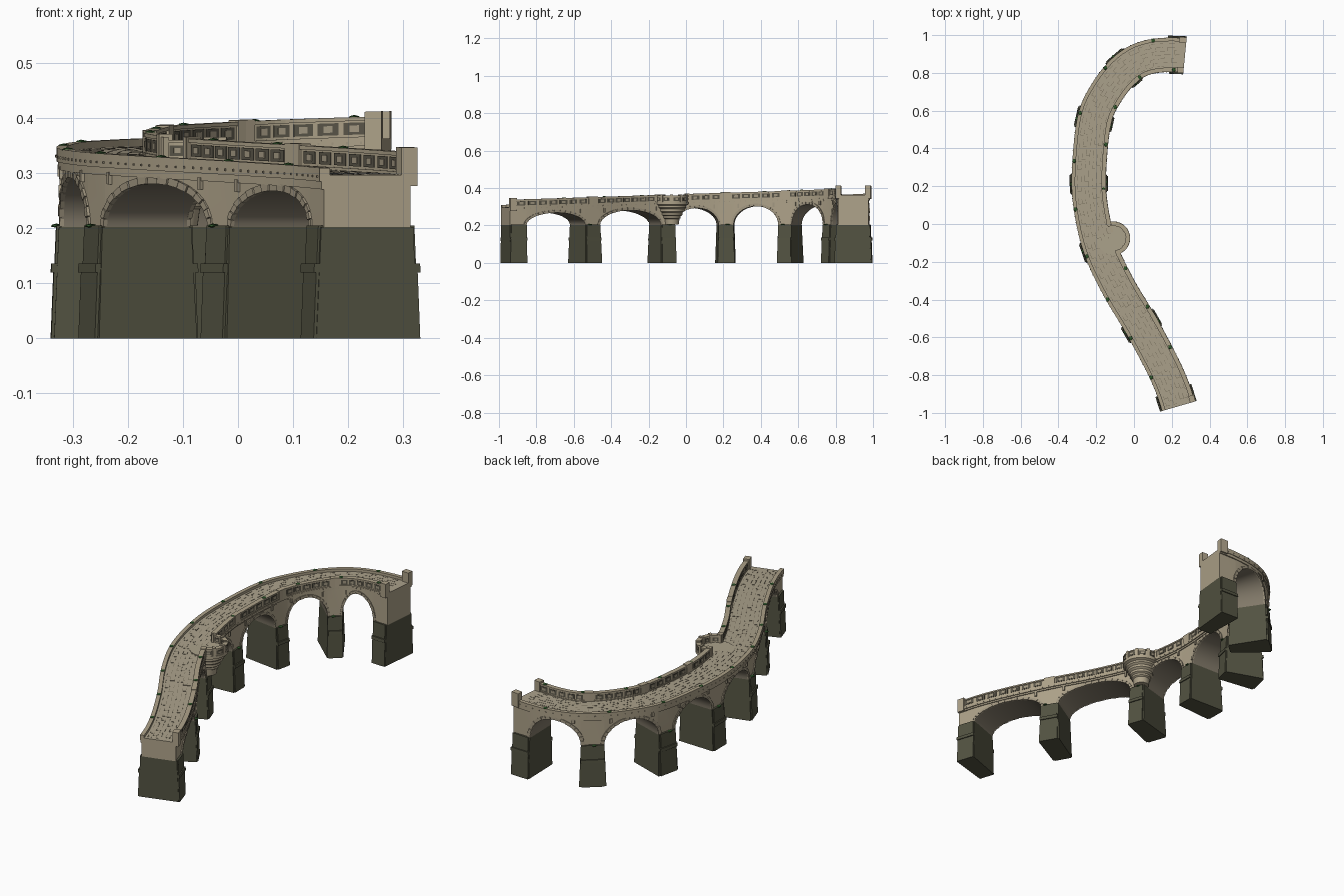
import bpy, bmesh, math, random
from mathutils import Vector

random.seed(4)
if "Cube" in bpy.data.objects:
    bpy.data.objects.remove(bpy.data.objects["Cube"])

COLOURS = {
    "wall_stone": (0.42, 0.36, 0.25), "paving": (0.41, 0.36, 0.26),
    "trim_stone": (0.36, 0.31, 0.22), "arch_underside": (0.22, 0.19, 0.14),
    "pier_stone": (0.085, 0.085, 0.053), "panel_recess": (0.10, 0.09, 0.065),
    "joint_line": (0.19, 0.16, 0.11), "moss": (0.03, 0.10, 0.025)}
MATS = {}
for key, rgb in COLOURS.items():
    m = bpy.data.materials.new(key)
    m.use_nodes = True
    m.diffuse_color = (*rgb, 1)
    bsdf = m.node_tree.nodes["Principled BSDF"]
    bsdf.inputs["Base Color"].default_value = (*rgb, 1)
    bsdf.inputs["Roughness"].default_value = 0.9
    MATS[key] = m

# Centre line of the road, sampled by length
CTRL = [Vector(p) for p in (
    (0.235, -0.965), (0.17, -0.79), (0.045, -0.55), (-0.08, -0.34), (-0.175, -0.14), (-0.225, 0.06),
    (-0.24, 0.25), (-0.213, 0.54), (-0.15, 0.69), (-0.045, 0.82), (0.08, 0.885), (0.27, 0.893))]
ext = [2 * CTRL[0] - CTRL[1] + Vector((-0.03, 0))] + CTRL + [CTRL[-1] + Vector((0.19, -0.05))]
line = []
for i in range(1, len(ext) - 2):
    a, b, c, d = ext[i - 1:i + 3]
    for k in range(24):
        t = k / 24
        line.append(0.5 * (2 * b + (c - a) * t + (2 * a - 5 * b + 4 * c - d) * t * t
                           + (3 * b - a - 3 * c + d) * t ** 3))
line.append(CTRL[-1])
dist = [0.0]
for p, q in zip(line, line[1:]):
    dist.append(dist[-1] + (q - p).length)
LENGTH = dist[-1]


def centre(s):
    i = 0
    while i < len(dist) - 2 and dist[i + 1] < s:
        i += 1
    return line[i].lerp(line[i + 1], (s - dist[i]) / (dist[i + 1] - dist[i]))


def at(s, off, z):
    """Point at length s, offset to the inner side, height z."""
    t = centre(min(s + 0.015, LENGTH)) - centre(max(s - 0.015, 0))
    t.normalize()
    p = centre(s) + Vector((t.y, -t.x)) * off
    return Vector((p.x, p.y, z))


def deck(s):
    return 0.297 + 0.066 * s / LENGTH


def nearest(x, y):
    return min(zip(line, dist), key=lambda e: (e[0] - Vector((x, y))).length)[1]


def finish(name, bm, mats, smooth=False):
    bmesh.ops.recalc_face_normals(bm, faces=bm.faces)
    me = bpy.data.meshes.new(name)
    bm.to_mesh(me)
    bm.free()
    for key in mats:
        me.materials.append(MATS[key])
    ob = bpy.data.objects.new(name, me)
    bpy.context.collection.objects.link(ob)
    if smooth:
        bpy.ops.object.select_all(action="DESELECT")
        ob.select_set(True)
        bpy.context.view_layer.objects.active = ob
        bpy.ops.object.shade_smooth_by_angle(angle=math.radians(30))
    return ob


def loft(bm, rings, side_mats=None):
    """Skin closed rings of points and cap both ends."""
    vs = [[bm.verts.new(p) for p in r] for r in rings]
    n = len(rings[0])
    for a, b in zip(vs, vs[1:]):
        for k in range(n):
            f = bm.faces.new((a[k], a[(k + 1) % n], b[(k + 1) % n], b[k]))
            f.material_index = side_mats[k] if side_mats else 0
    bm.faces.new(vs[0])
    bm.faces.new(vs[-1])


def block(bm, s0, s1, o0, o1, z0, z1, rel=True):
    """Box that follows the road; heights are above the deck if rel."""
    n = max(1, round((s1 - s0) / 0.03))
    rings = []
    for i in range(n + 1):
        s = s0 + (s1 - s0) * i / n
        h = deck(s) if rel else 0
        rings.append([at(s, o, h + z) for o, z in ((o0, z0), (o0, z1), (o1, z1), (o1, z0))])
    loft(bm, rings)


HALF, SPRING, PIER = 0.082, 0.203, 0.044
inner_piers = [nearest(*p) for p in ((0.04, -0.54), (-0.187, -0.125), (-0.238, 0.21), (-0.213, 0.55), (-0.045, 0.82))]
piers = [PIER] + inner_piers + [LENGTH - PIER]
spans = [(a + PIER, b - PIER) for a, b in zip(piers, piers[1:])]


def arch(span, ang, grow=0):
    a, b = span
    mid = (a + b) / 2
    rise = deck(mid) - 0.036 - SPRING
    return mid - math.cos(ang) * ((b - a) / 2 + grow), SPRING + math.sin(ang) * (rise + grow)


# Arched body carrying the road
stations = [(0, SPRING)]
for span in spans:
    stations += [arch(span, math.pi * i / 28) for i in range(29)]
stations.append((LENGTH, SPRING))
bm = bmesh.new()
loft(bm, [[at(s, -HALF, z), at(s, -HALF, deck(s)), at(s, HALF, deck(s)), at(s, HALF, z)]
          for s, z in stations], (0, 1, 0, 2))
finish("arched_body", bm, ("wall_stone", "paving", "arch_underside"), True)

# Wedge stones around every arch
bm = bmesh.new()
for span in spans:
    for side in (-1, 1):
        for i in range(17):
            a0, a1 = (math.pi * (i + e) / 17 for e in (0.04, 0.96))
            out = 0.005 if i % 2 else 0.0035
            pts = [arch(span, a0), arch(span, a1), arch(span, a1, 0.014), arch(span, a0, 0.014)]
            loft(bm, [[at(s, side * o, z) for s, z in pts] for o in (HALF - 0.004, HALF + out)])
finish("arch_stones", bm, ("trim_stone",))

# Tapered piers with side pilasters and a band
bm = bmesh.new()
for s in piers:
    end = s in (piers[0], piers[-1])
    lo, hi = (PIER, PIER) if end else (0.05, PIER)
    loft(bm, [[at(s + sx * l, sy * w, z) for sx, sy in ((-1, -1), (1, -1), (1, 1), (-1, 1))]
              for l, w, z in ((lo, 0.096, 0), (hi, 0.087, SPRING))])
    for side in (-1, 1):
        for z0, z1, w0, w1, l in ((0, 0.122, 0.101, 0.096, 0.042), (0.12, 0.136, 0.101, 0.1, 0.044),
                                  (0.135, SPRING + 0.002, 0.094, 0.091, 0.038)):
            loft(bm, [[at(s + sx * l, side * o, z) for sx, o in ((-1, 0.06), (1, 0.06), (1, w), (-1, w))]
                      for z, w in ((z0, w0), (z1, w1))])
finish("piers", bm, ("pier_stone",))

# Round lookout on the inner side
LOOK = nearest(-0.187, -0.125) + 0.025
hub, floor, RAD = at(LOOK, 0.083, 0), deck(LOOK), 0.085
heading = math.atan2(*(at(LOOK, 1, 0) - at(LOOK, 0, 0)).yx)
bm = bmesh.new()
profile = [(0.036, 0.205), (0.04, 0.235), (0.047, 0.24), (0.047, 0.25), (0.056, 0.256), (0.056, 0.268),
           (0.066, 0.276), (0.066, 0.288), (0.076, 0.296), (0.076, 0.306), (RAD + 0.004, 0.312),
           (RAD + 0.004, floor + 0.001)]
loft(bm, [[hub + Vector((r * math.cos(k * math.tau / 32), r * math.sin(k * math.tau / 32), z))
           for k in range(32)] for r, z in profile])
for f in bm.faces:
    f.material_index = int(f.normal.z > 0.9 or f.calc_center_median().z > floor)
finish("lookout_corbel", bm, ("wall_stone", "paving"), True)


def arc(bm, a0, a1, r0, r1, z0, z1):
    n = max(1, round((a1 - a0) / 0.12))
    rings = []
    for i in range(n + 1):
        a = heading + a0 + (a1 - a0) * i / n
        rings.append([hub + Vector((r * math.cos(a), r * math.sin(a), floor + z))
                      for r, z in ((r0, z0), (r0, z1), (r1, z1), (r1, z0))])
    loft(bm, rings)


rail, recess, centres = bmesh.new(), bmesh.new(), bmesh.new()
SWEEP = 1.62
arc(rail, -SWEEP, SWEEP, RAD - 0.016, RAD, 0, 0.03)
arc(rail, -SWEEP, SWEEP, RAD - 0.019, RAD + 0.003, 0.03, 0.036)
for i in range(6):
    a = -SWEEP + 2 * SWEEP * i / 5
    arc(rail, a - 0.08, a + 0.08, RAD - 0.021, RAD + 0.004, 0, 0.041)
    if i < 5:
        m = a + SWEEP / 5
        arc(recess, m - 0.2, m + 0.2, RAD - 0.0175, RAD + 0.0015, 0.007, 0.026)
        arc(centres, m - 0.09, m + 0.09, RAD - 0.019, RAD + 0.003, 0.012, 0.021)

# Tall inner parapet with framed panels, broken at the lookout
gap = 0.078
cuts = [0.0] + [s for s in inner_piers if abs(s - LOOK) > 0.1] + [LOOK - gap, LOOK + gap, LENGTH]
cuts.sort()
for a, b in zip(cuts, cuts[1:]):
    if abs((a + b) / 2 - LOOK) < 0.01:
        continue
    block(rail, a, b, 0.071, 0.087, 0, 0.034)
    block(rail, a, b, 0.068, 0.091, 0.034, 0.041)
    block(rail, a, b, 0.069, 0.090, 0, 0.005)
    for e in (a + 0.013, b - 0.013):
        block(rail, e - 0.013, e + 0.013, 0.067, 0.092, 0, 0.044)
    count = round((b - a - 0.06) / 0.055)
    step = (b - a - 0.06) / count
    for i in range(count):
        m = a + 0.03 + step * (i + 0.5)
        block(recess, m - 0.022, m + 0.022, 0.0695, 0.0885, 0.009, 0.031)
        block(centres, m - 0.010, m + 0.010, 0.068, 0.09, 0.014, 0.026)
for s0, side in ((0, 1), (LENGTH - 0.035, 1), (LENGTH - 0.035, -1)):
    block(rail, s0, s0 + 0.035, side * 0.065, side * 0.095, -0.02, 0.05)
finish("inner_parapet", rail, ("wall_stone",))
finish("panel_recesses", recess, ("panel_recess",))
finish("panel_centres", centres, ("trim_stone",))

# Low outer kerb, cornices, studs and brackets
bm = bmesh.new()
block(bm, 0, LENGTH, -0.09, -0.071, -0.012, 0.013)
block(bm, 0, LENGTH, -0.087, -0.08, -0.026, -0.012)
block(bm, 0, LENGTH, 0.08, 0.092, -0.012, 0)
block(bm, 0, LENGTH, 0.08, 0.087, -0.02, -0.012)
finish("kerb_and_cornice", bm, ("wall_stone",), True)
bm = bmesh.new()
for i in range(int(LENGTH / 0.03)):
    s = 0.015 + i * 0.03
    block(bm, s - 0.002, s + 0.002, -0.092, -0.085, -0.005, -0.001)
    block(bm, s - 0.002, s + 0.002, 0.085, 0.0935, -0.008, -0.004)
for s in inner_piers:
    for e in (-0.07, 0.07):
        for side in (-1, 1):
            block(bm, s + e - 0.005, s + e + 0.005, side * 0.08, side * 0.089, -0.042, -0.02)
finish("studs_and_brackets", bm, ("trim_stone",))

# Broken joints between the paving stones
bm = bmesh.new()
for lane in range(7):
    off = -0.06 + lane * 0.02
    s = random.uniform(0.01, 0.04)
    while s < LENGTH - 0.05:
        run = random.uniform(0.02, 0.04)
        block(bm, s, s + run, off - 0.001, off + 0.001, -0.001, 0.0008)
        if random.random() < 0.5:
            block(bm, s, s + 0.002, off, off + 0.018, -0.001, 0.0008)
        s += run + random.uniform(0.015, 0.04)
finish("paving_joints", bm, ("joint_line",))

# Moss tufts on ledges
bm = bmesh.new()
spots = [(s + random.uniform(-0.02, 0.02), side * 0.09, SPRING + 0.002) for s in inner_piers for side in (-1, 1)]
for i in range(9):
    s = 0.2 + i * 0.24
    spots.append((s, -0.081, deck(s) + 0.013))
    if abs(s + 0.1 - LOOK) > gap:
        spots.append((s + 0.1, 0.08, deck(s + 0.1) + 0.041))
for spot in spots:
    new = bmesh.ops.create_icosphere(bm, subdivisions=1, radius=0.011)["verts"]
    bmesh.ops.scale(bm, vec=(1, 1.1, 0.35), verts=new)
    bmesh.ops.translate(bm, vec=at(*spot), verts=new)
finish("moss_tufts", bm, ("moss",))
